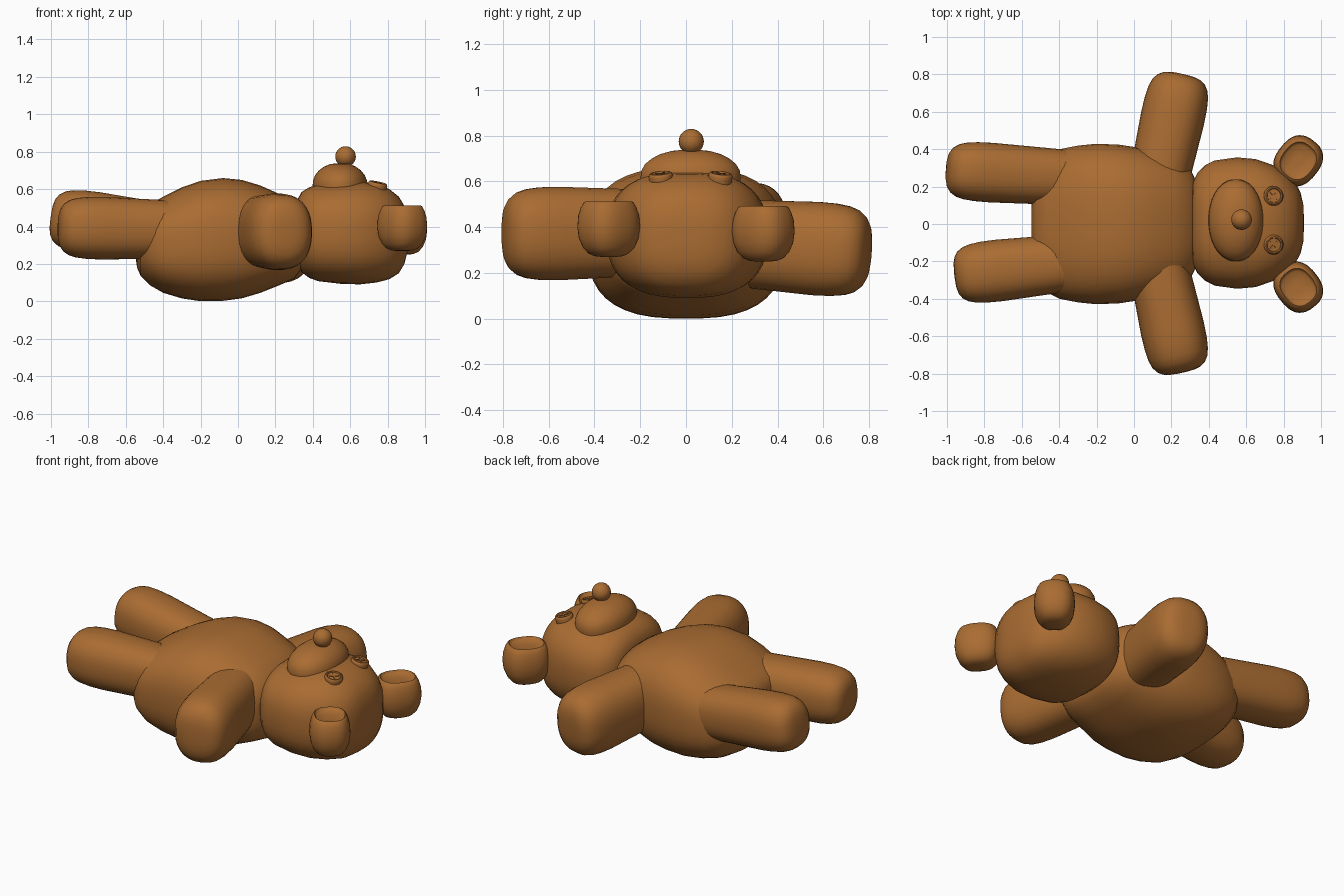
import bpy, bmesh, math
from mathutils import Vector

if "Cube" in bpy.data.objects:
    bpy.data.objects.remove(bpy.data.objects["Cube"])

fur = bpy.data.materials.new("brown fur")
fur.diffuse_color = (0.40, 0.15, 0.032, 1)
fur.use_nodes = True
fur.node_tree.nodes["Principled BSDF"].inputs["Base Color"].default_value = fur.diffuse_color


def finish(obj, angle=45):
    obj.data.materials.append(fur)
    bpy.ops.object.select_all(action='DESELECT')
    obj.select_set(True)
    bpy.context.view_layer.objects.active = obj
    bpy.ops.object.shade_smooth_by_angle(angle=math.radians(angle))
    return obj


def loft(name, origin, direction, side, stations, power=2.0, sides=32, angle=45):
    """Skin superellipse rings; station = (distance, half_side, half_up, up_offset)."""
    o, d = Vector(origin), Vector(direction).normalized()
    s = Vector(side)
    s = (s - d * s.dot(d)).normalized()
    u = s.cross(d)
    if u.z < -1e-6:
        u = -u
    bm = bmesh.new()
    rings = []
    for t, a, b, off in stations:
        ring = []
        for i in range(sides):
            w = 2 * math.pi * (i + 0.5) / sides
            c, n = math.cos(w), math.sin(w)
            c = math.copysign(abs(c) ** (2 / power), c)
            n = math.copysign(abs(n) ** (2 / power), n)
            ring.append(bm.verts.new(o + d * t + s * (a * c) + u * (b * n + off)))
        rings.append(ring)
    for r, q in zip(rings, rings[1:]):
        for i in range(sides):
            j = (i + 1) % sides
            bm.faces.new((r[i], r[j], q[j], q[i]))
    bm.faces.new(rings[0])
    bm.faces.new(rings[-1])
    bmesh.ops.recalc_face_normals(bm, faces=bm.faces)
    me = bpy.data.meshes.new(name)
    bm.to_mesh(me)
    bm.free()
    obj = bpy.data.objects.new(name, me)
    bpy.context.collection.objects.link(obj)
    return finish(obj, angle)


def along_x(name, y, rows, power):
    """Loft along x from rows of (x, half_width, z_bottom, z_top)."""
    st = [(x, h, (zt - zb) / 2, (zt + zb) / 2) for x, h, zb, zt in rows]
    return loft(name, (0, y, 0), (1, 0, 0), (0, 1, 0), st, power, 40)


def limb(name, base, tip, half_w, half_h):
    """Stuffed limb with a rounded, slightly boxy end."""
    d = Vector(tip) - Vector(base)
    n = d.length
    ends = [(0.24, 1), (0.16, .99), (0.1, .95), (0.06, .88), (0.03, .76),
            (0.012, .6), (0.003, .4), (0, .15)]
    st = [(0, .93 * half_w, .93 * half_h, 0)]
    st += [(n - t, k * half_w, k * half_h, 0) for t, k in ends]
    side = d.cross(Vector((0, 0, 1)))
    return loft(name, base, d, side, st, 2.4)


# Body, lying on its back
along_x("body", 0, [
    (-.548, .10, .24, .40), (-.54, .22, .18, .45), (-.52, .31, .135, .49),
    (-.47, .365, .085, .52), (-.40, .40, .045, .56), (-.30, .42, .015, .61),
    (-.20, .43, .0, .645), (-.08, .425, .002, .66), (.02, .41, .015, .65),
    (.12, .38, .045, .62), (.22, .35, .085, .575), (.30, .30, .12, .53),
    (.345, .20, .18, .46)], 2.7)

# Head
along_x("head", .005, [
    (.308, .14, .27, .48), (.315, .22, .21, .54), (.34, .27, .155, .585),
    (.38, .31, .125, .61), (.43, .335, .107, .625), (.55, .352, .093, .64),
    (.65, .343, .09, .642), (.74, .312, .10, .632), (.81, .268, .118, .60),
    (.86, .22, .15, .56), (.89, .165, .20, .51), (.905, .10, .26, .44),
    (.908, .04, .32, .39)], 2.6)

# Muzzle dome and ball nose
loft("muzzle", (.545, .02, 0), (0, 0, 1), (1, 0, 0), [
    (.54, .14, .21, 0), (.61, .147, .22, 0), (.645, .145, .217, 0),
    (.675, .133, .20, 0), (.70, .113, .17, 0), (.72, .086, .13, 0),
    (.733, .055, .082, 0), (.738, .02, .03, 0)], 2.1)
bpy.ops.mesh.primitive_uv_sphere_add(segments=24, ring_count=14, radius=.055,
                                     location=(.575, .023, .774))
nose = bpy.context.object
nose.name = "nose"
finish(nose)

# Ears with a dished inner face
ear_rings = [(.25, .25), (.253, .45), (.265, .65), (.29, .82), (.33, .95),
             (.38, 1), (.43, .97), (.465, .89), (.487, .80), (.492, .74),
             (.482, .70), (.474, .62), (.472, .2)]
for label, sy, dz in (("left", 1, 0), ("right", -1, .02)):
    loft(label + "_ear", (.878, .338 * sy, dz), (0, 0, 1), (.62, .78 * sy, 0),
         [(z, .135 * k, .118 * k, 0) for z, k in ear_rings], 2.5, 32, 40)

# Button eyes with crossed stitches
for label, sy in (("left", 1), ("right", -1)):
    n = Vector((.2, .1 * sy, 1)).normalized()
    c = Vector((.745, .02 + .13 * sy, .615))
    loft(label + "_eye_button", c, n, (1, 0, 0),
         [(t, r, r, 0) for t, r in ((-.03, .05), (.008, .053), (.018, .05), (.022, .045),
                                    (.022, .039), (.015, .036))], 2, 24, 35)
    for k in (1, -1):
        # each stitch is a short thin bar lying in the button dish
        loft(f"{label}_eye_stitch_{'a' if k > 0 else 'b'}", c + n * .013, n,
             (1, k, 0), [(0, .028, .004, 0), (.007, .028, .004, 0)], 4, 12, 35)

# Arms and legs
limb("left_arm", (.13, .22, .33), (.258, .80, .29), .172, .205)
limb("right_arm", (.13, -.22, .375), (.258, -.795, .37), .172, .205)
limb("left_leg", (-.38, .25, .365), (-1.0, .29, .45), .160, .168)
limb("right_leg", (-.38, -.21, .385), (-.96, -.275, .395), .166, .168)
